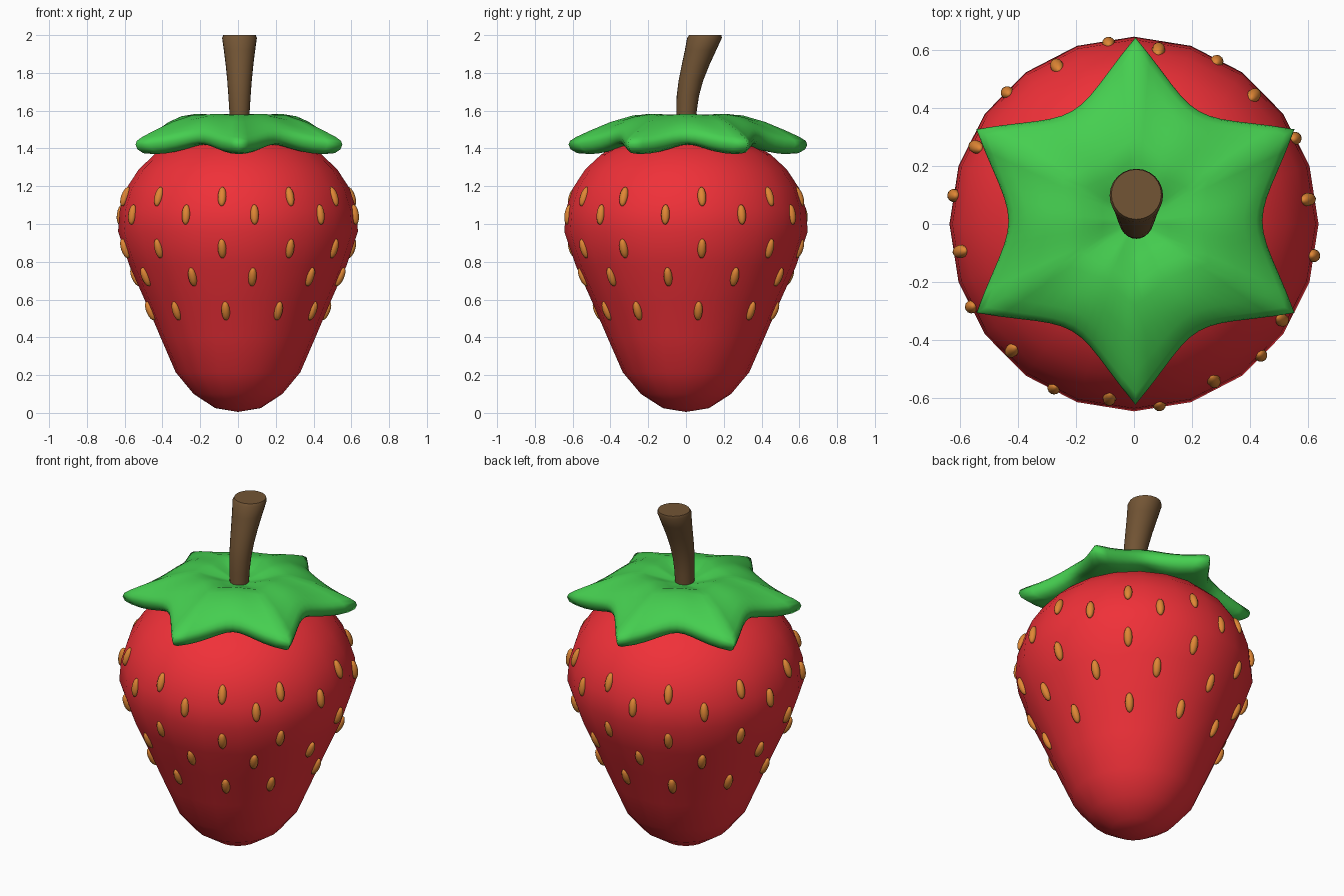
import bpy, bmesh, math
from mathutils import Vector, Matrix

if "Cube" in bpy.data.objects:
    bpy.data.objects.remove(bpy.data.objects["Cube"])


def material(name, rgb):
    m = bpy.data.materials.new(name)
    m.diffuse_color = (*rgb, 1)
    m.use_nodes = True
    m.node_tree.nodes["Principled BSDF"].inputs["Base Color"].default_value = m.diffuse_color
    return m


def finish(bm, name, mat, angle=180):
    bmesh.ops.recalc_face_normals(bm, faces=bm.faces)
    me = bpy.data.meshes.new(name)
    bm.to_mesh(me)
    bm.free()
    ob = bpy.data.objects.new(name, me)
    bpy.context.collection.objects.link(ob)
    me.materials.append(mat)
    bpy.ops.object.select_all(action='DESELECT')
    ob.select_set(True)
    bpy.context.view_layer.objects.active = ob
    bpy.ops.object.shade_smooth_by_angle(angle=math.radians(angle))
    return ob


def skin(bm, rings, start, end):
    """Bridge closed rings of points, closing both ends with a centre point."""
    vs = [[bm.verts.new(p) for p in ring] for ring in rings]
    n = len(vs[0])
    for a, b in zip(vs, vs[1:]):
        for i in range(n):
            j = (i + 1) % n
            bm.faces.new((a[i], a[j], b[j], b[i]))
    for ring, p in ((vs[0], start), (vs[-1], end)):
        c = bm.verts.new(p)
        for i in range(n):
            bm.faces.new((c, ring[i], ring[(i + 1) % n]))


def circle(r, z, n, cx=0, cy=0, sy=1):
    return [(cx + r * math.cos(2 * math.pi * i / n),
             cy + r * sy * math.sin(2 * math.pi * i / n), z) for i in range(n)]


def interp(table, x):
    for (x0, y0), (x1, y1) in zip(table, table[1:]):
        if x <= x1:
            return y0 + (y1 - y0) * (x - x0) / (x1 - x0)
    return table[-1][1]


red = material("berry_red", (0.87, 0.03, 0.04))
green = material("leaf_green", (0.06, 0.62, 0.08))
brown = material("stem_brown", (0.17, 0.09, 0.035))
orange = material("seed_orange", (0.74, 0.24, 0.035))

# Fruit body: lathed profile of (height, radius)
profile = [(0.025, 0.12), (0.10, 0.235), (0.215, 0.33), (0.40, 0.41),
           (0.60, 0.495), (0.78, 0.575), (0.96, 0.635), (1.08, 0.625),
           (1.19, 0.59), (1.29, 0.525), (1.37, 0.44), (1.44, 0.31), (1.48, 0.16)]
bm = bmesh.new()
skin(bm, [circle(r, z, 20, sy=1.015) for z, r in profile], (0, 0, 0.005), (0, 0, 1.49))
finish(bm, "fruit_body", red)

# Seeds: five staggered rows of flattened ellipsoids lying on the surface
even = [262, 297, 327, 8, 47, 82, 116, 154, 189, 226]
odd = [278, 314, 350, 28, 63, 98, 134, 171, 207, 244]
bm = bmesh.new()
for z, azimuths in ((1.145, even), (1.05, odd), (0.87, even), (0.72, odd), (0.54, even)):
    r = interp(profile, z)
    slope = (interp(profile, z + 0.06) - interp(profile, z - 0.06)) / 0.12
    for az in azimuths:
        a = math.radians(az)
        out = Vector((math.cos(a), math.sin(a), 0))
        up = (Vector((0, 0, 1)) + out * slope).normalized()
        side = Vector((0, 0, 1)).cross(out)
        normal = side.cross(up)
        rot = Matrix((side, normal, up)).transposed().to_4x4()
        pos = Matrix.Translation(out * r + Vector((0, 0, z)))
        bmesh.ops.create_uvsphere(bm, u_segments=12, v_segments=8, radius=1,
                                  matrix=pos @ rot @ Matrix.Diagonal((0.023, 0.022, 0.054, 1)))
finish(bm, "seeds", orange)

# Leaf cap: six-pointed drooping star; (fraction of radius, tip height, valley height)
section = [(0.12, 1.54, 1.54), (0.25, 1.555, 1.56), (0.4, 1.58, 1.582), (0.52, 1.575, 1.583),
           (0.7, 1.54, 1.57), (0.85, 1.495, 1.54), (0.95, 1.46, 1.51), (0.99, 1.44, 1.485),
           (1.0, 1.42, 1.465), (0.985, 1.395, 1.44), (0.94, 1.375, 1.425), (0.85, 1.37, 1.42),
           (0.6, 1.40, 1.43), (0.3, 1.45, 1.455)]
N = 72
rings = []
for f, tip_z, valley_z in section:
    ring = []
    for i in range(N):
        a = 2 * math.pi * i / N + math.pi / 6
        u = abs((math.degrees(a) - 30 + 30) % 60 - 30) / 30    # 0 at a tip, 1 in a valley
        spread = max(0, min(1, (f - 0.2) / 0.8))               # star shape grows outward
        r = f * (0.437 + 0.07 * (1 - spread) + (0.195 * spread) * (1 - u) ** 2
                 - 0.07 * (1 - spread) * u)
        w = u * u * (3 - 2 * u)
        ring.append((0.005 + r * math.cos(a), 0.01 + r * math.sin(a),
                     tip_z + (valley_z - tip_z) * w))
    rings.append(ring)
bm = bmesh.new()
skin(bm, rings, (0.005, 0.01, 1.535), (0.005, 0.01, 1.47))
finish(bm, "leaf_cap", green)

# Stem: flared, bending backwards; (height, y offset, radius)
path = [(1.48, 0.0, 0.05), (1.6, 0.003, 0.054), (1.68, 0.01, 0.059), (1.76, 0.026, 0.065),
        (1.84, 0.05, 0.073), (1.92, 0.077, 0.083), (1.985, 0.098, 0.092), (2.0, 0.102, 0.086)]
bm = bmesh.new()
skin(bm, [circle(r, z, 24, 0.008, y) for z, y, r in path],
     (0.008, 0, 1.48), (0.008, 0.102, 2.0))
finish(bm, "stem", brown, 40)
